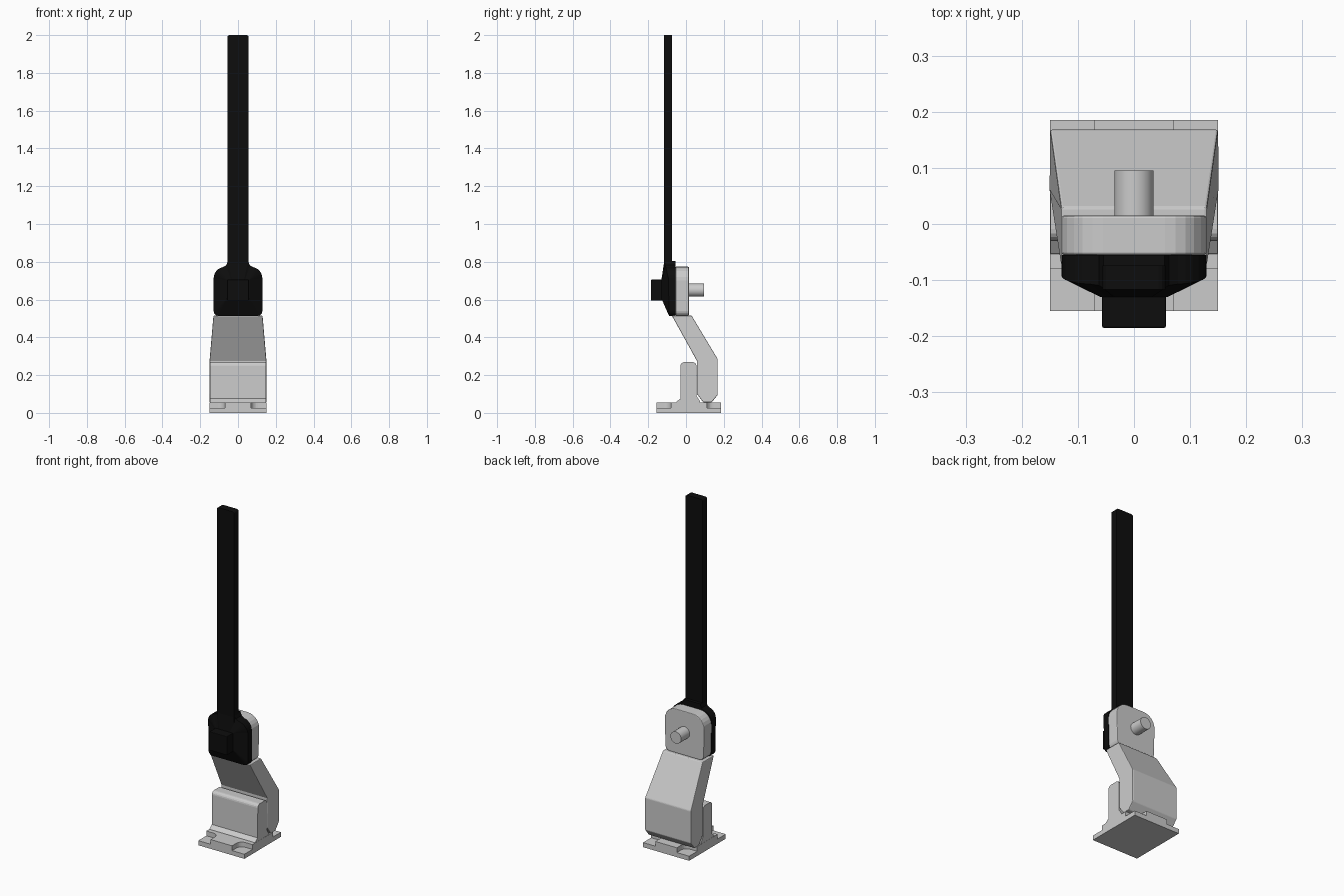
import bpy, bmesh, math

if "Cube" in bpy.data.objects:
    bpy.data.objects.remove(bpy.data.objects["Cube"])

black = bpy.data.materials.new("black")
black.diffuse_color = (0.004, 0.004, 0.004, 1)
black.use_nodes = True
black.node_tree.nodes["Principled BSDF"].inputs["Base Color"].default_value = black.diffuse_color


def loft(name, rings, bevel=0, mat=None):
    """Skin matching rings of 3D points and cap both ends."""
    bm = bmesh.new()
    rows = [[bm.verts.new(p) for p in r] for r in rings]
    n = len(rows[0])
    for a, b in zip(rows, rows[1:]):
        for i in range(n):
            j = (i + 1) % n
            bm.faces.new((a[i], a[j], b[j], b[i]))
    bm.faces.new(rows[0])
    bm.faces.new(rows[-1])
    bmesh.ops.recalc_face_normals(bm, faces=bm.faces)
    me = bpy.data.meshes.new(name)
    bm.to_mesh(me)
    bm.free()
    ob = bpy.data.objects.new(name, me)
    bpy.context.collection.objects.link(ob)
    if mat:
        me.materials.append(mat)
    if bevel:
        m = ob.modifiers.new("edge", 'BEVEL')
        m.width, m.segments, m.limit_method = bevel, 2, 'ANGLE'
    return ob


def along_x(pts, w):
    return [[(s * w, y, z) for y, z in pts] for s in (-1, 1)]


def along_y(pts, *ys):
    return [[(x, y, z) for x, z in pts] for y in ys]


def along_z(pts, *zs):
    return [[(x, y, z) for x, y in pts] for z in zs]


def arc(cx, cy, r, a0, a1, n=6):
    return [(cx + r * math.cos(math.radians(a0 + (a1 - a0) * i / n)),
             cy + r * math.sin(math.radians(a0 + (a1 - a0) * i / n))) for i in range(n + 1)]


def mirrored(half):
    """Close an outline from its right half, listed bottom to top."""
    return half + [(-x, z) for x, z in reversed(half)]


# Base plate, with a recessed bolt seat in every corner
CY = 0.015
rect = [(-.15, -.155), (.15, -.155), (.15, .185), (-.15, .185)]
loft("base_plate", along_z(rect, 0, .027))
corner = [(.07, .17)] + arc(.105, .13, .035, 180, 270) + [(.15, .095)]
front = [(x, CY - y) for x, y in corner]
back = [(x, CY + y) for x, y in reversed(corner)]
loft("base_pad", along_z(mirrored(front + back), .027, .055))

# Upright block with flared foot and rounded top
post = [(-.055, .05), (-.052, .058), (-.03, .075)] + arc(-.009, .249, .02, 180, 90, 4) + \
       arc(.035, .249, .02, 90, 0, 4) + [(.055, .09), (.075, .06), (.075, .05)]
loft("upright_block", along_x(post, .149))

# Cranked arm, narrowing toward the head
arm_pts = [(.058, .1), (.058, .275), (-.075, .515), (.03, .515), (.168, .285),
           (.168, .095), (.135, .055), (.092, .055)]
arm_ring = lambda s: [(s * (.15 if z < .4 else .13), y, z) for y, z in arm_pts]
loft("cranked_arm", [arm_ring(-1), arm_ring(1)], .004)

# Head plate with rounded top
head = mirrored(arc(.1, .54, .025, 270, 360, 3) + arc(.055, .7, .074, 0, 90))
loft("head_plate", along_y(head, -.055, .015), .004)

# Pivot shaft at the back
shaft = arc(0, .65, .035, 0, 345, 23)
ob = loft("pivot_shaft", along_y(shaft, .01, .095))
bpy.context.view_layer.objects.active = ob
ob.select_set(True)
bpy.ops.object.shade_smooth_by_angle(angle=math.radians(30))

# Black grip housing: flared outline tapering to a small front face
cover = mirrored(arc(.105, .538, .024, 270, 360, 3) + arc(.068, .712, .061, 0, 80) +
                 [(.062, .782), (.054, .805)])
mid = [(x, -.09 - .025 * max(0, (z - .70) / .105), z) for x, z in cover]
tip = [(max(-.06, min(.06, x * .6)), -.13, max(.605, min(.705, z))) for x, z in cover]
loft("grip_housing", along_y(cover, -.055) + [mid, tip], mat=black)

# Front boss
boss = [(-.057, .595), (.057, .595), (.057, .705), (-.057, .705)]
loft("front_boss", along_y(boss, -.185, -.115), .003, black)

# Long lever blade
blade = mirrored([(.056, .72)] + arc(.044, 1.988, .012, 0, 90, 3))
loft("lever_blade", along_y(blade, -.117, -.074), mat=black)
